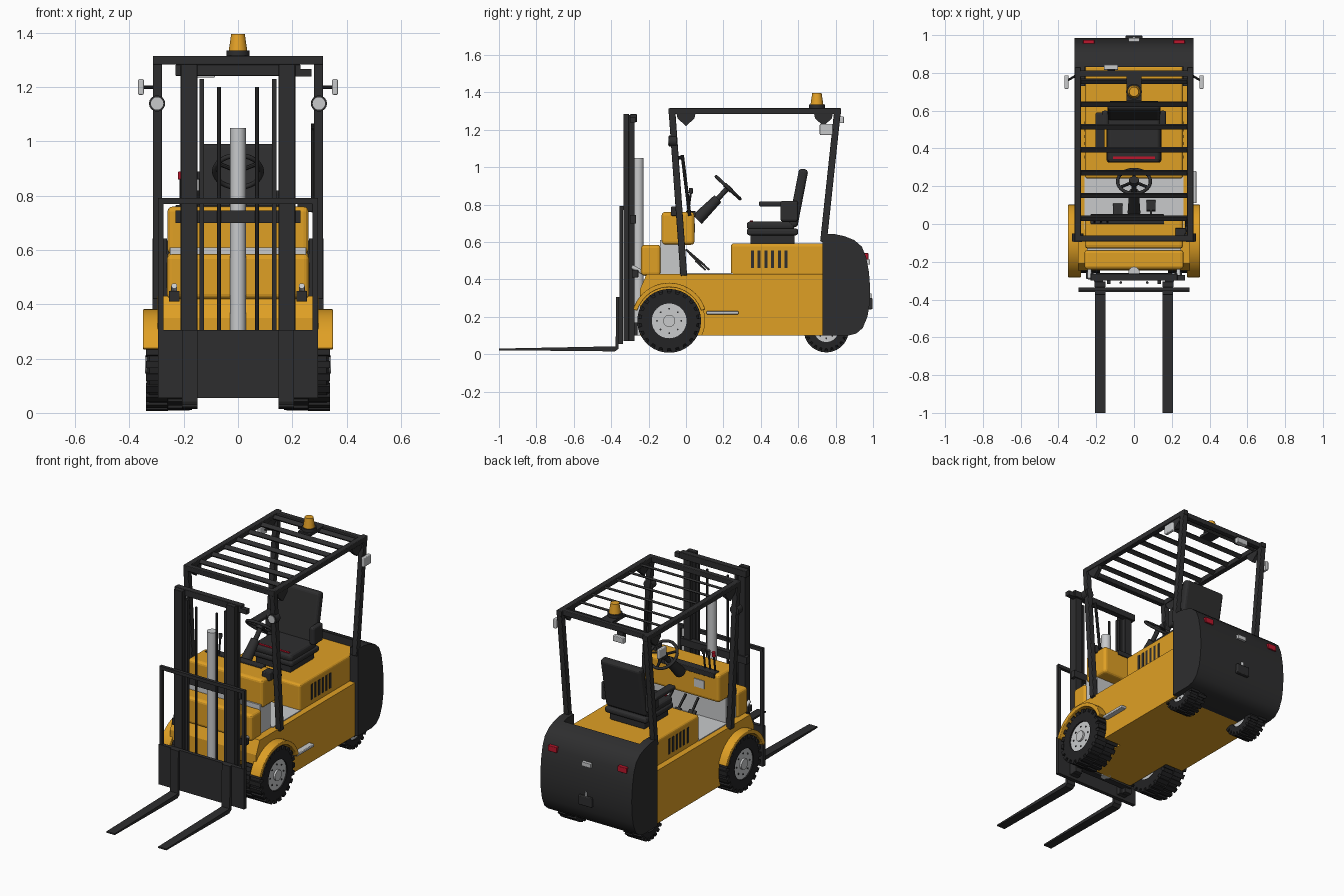
import bpy, bmesh, math
from mathutils import Vector, Matrix

if "Cube" in bpy.data.objects:
    bpy.data.objects.remove(bpy.data.objects["Cube"])


def material(name, rgb):
    m = bpy.data.materials.new(name)
    m.diffuse_color = (*rgb, 1)
    m.use_nodes = True
    m.node_tree.nodes["Principled BSDF"].inputs["Base Color"].default_value = m.diffuse_color
    return m


YELLOW = material("body yellow", (0.74, 0.35, 0.018))
BLACK = material("frame black", (0.027, 0.027, 0.028))
RUBBER = material("tyre rubber", (0.017, 0.017, 0.018))
GREY = material("light grey", (0.58, 0.59, 0.60))
RED = material("red", (0.50, 0.008, 0.025))
AMBER = material("beacon amber", (0.78, 0.36, 0.02))


def finish(name, mat, bm, bevel=0, mirror=False, smooth=False):
    bmesh.ops.recalc_face_normals(bm, faces=bm.faces)
    me = bpy.data.meshes.new(name)
    bm.to_mesh(me)
    bm.free()
    me.materials.append(mat)
    ob = bpy.data.objects.new(name, me)
    bpy.context.collection.objects.link(ob)
    if smooth:
        bpy.ops.object.select_all(action='DESELECT')
        ob.select_set(True)
        bpy.context.view_layer.objects.active = ob
        bpy.ops.object.shade_smooth_by_angle(angle=math.radians(35))
    if bevel:
        b = ob.modifiers.new("bevel", 'BEVEL')
        b.width, b.segments = bevel, 3
        b.limit_method, b.angle_limit = 'ANGLE', math.radians(40)
    if mirror:
        ob.modifiers.new("mirror", 'MIRROR')
    return ob


def add_box(bm, size, mat):
    bmesh.ops.create_cube(bm, size=1, matrix=mat @ Matrix.Diagonal((*size, 1)))


def box(name, mat, x, y, z, bevel=0, mirror=False):
    bm = bmesh.new()
    mid = [(a + b) / 2 for a, b in (x, y, z)]
    add_box(bm, [b - a for a, b in (x, y, z)], Matrix.Translation(mid))
    return finish(name, mat, bm, bevel, mirror)


def along(p, q):
    p, q = Vector(p), Vector(q)
    rot = (q - p).to_track_quat('Z', 'Y').to_matrix().to_4x4()
    return Matrix.Translation((p + q) / 2) @ rot, (q - p).length


def beam(name, mat, p, q, w, d, bevel=0, mirror=False):
    # w is the width across x, d the depth in the yz plane
    p, q = Vector(p), Vector(q)
    zax = (q - p).normalized()
    xax = Vector((1, 0, 0))
    yax = zax.cross(xax)
    rot = Matrix((xax, yax, zax)).transposed().to_4x4()
    bm = bmesh.new()
    add_box(bm, (w, d, (q - p).length), Matrix.Translation((p + q) / 2) @ rot)
    return finish(name, mat, bm, bevel, mirror)


def rod(name, mat, p, q, r, r2=None, seg=20, mirror=False):
    bm = bmesh.new()
    m, length = along(p, q)
    bmesh.ops.create_cone(bm, cap_ends=True, segments=seg, radius1=r,
                          radius2=r if r2 is None else r2, depth=length, matrix=m)
    return finish(name, mat, bm, 0, mirror, True)


def prism(name, mat, pts, x0, x1, bevel=0, mirror=False, smooth=False):
    # extrude a (y, z) outline across x
    bm = bmesh.new()
    f = bm.faces.new([bm.verts.new((x0, y, z)) for y, z in pts])
    ext = bmesh.ops.extrude_face_region(bm, geom=[f])
    bmesh.ops.translate(bm, vec=(x1 - x0, 0, 0),
                        verts=[v for v in ext['geom'] if isinstance(v, bmesh.types.BMVert)])
    return finish(name, mat, bm, bevel, mirror, smooth)


def arc(cy, cz, r, a0, a1, n):
    angs = [math.radians(a0 + (a1 - a0) * i / n) for i in range(n + 1)]
    return [(cy + r * math.cos(a), cz + r * math.sin(a)) for a in angs]


def lathe(name, mat, profile, cy, cz, seg=40, lugs=None):
    # spin an (x, radius) loop about the axle
    bm = bmesh.new()
    rings = []
    for i in range(seg):
        a = 2 * math.pi * i / seg
        rings.append([bm.verts.new((x, cy + r * math.cos(a), cz + r * math.sin(a))) for x, r in profile])
    n = len(profile)
    for i in range(seg):
        a, b = rings[i], rings[(i + 1) % seg]
        for j in range(n):
            bm.faces.new((a[j], a[(j + 1) % n], b[(j + 1) % n], b[j]))
    if lugs:
        count, r, x0, x1 = lugs
        half = (x1 - x0) / 2
        for i in range(count):
            for k in (0, 1):
                m = (Matrix.Translation((x0 + half * (k + 0.5), cy, cz))
                     @ Matrix.Rotation(2 * math.pi * (i + k / 2) / count, 4, 'X')
                     @ Matrix.Translation((0, 0, r - 0.012)))
                add_box(bm, (half * 1.02, 2 * math.pi * r / count * 0.55, 0.024), m)
    return finish(name, mat, bm, 0, True, True)


def wheel(label, cy, cz, r, rim, x0, x1):
    t = r - 0.009
    lathe(label + "_tyre", RUBBER, [(x0, rim), (x0, t - 0.012), (x0 + 0.012, t), (x1 - 0.012, t),
                                    (x1, t - 0.012), (x1, rim)], cy, cz, lugs=(22, r, x0, x1))
    rod(label + "_rim", GREY, (x0 + 0.01, cy, cz), (x1 - 0.008, cy, cz), rim + 0.002, seg=36, mirror=True)
    rod(label + "_hub", GREY, (x1 - 0.02, cy, cz), (x1 + 0.004, cy, cz), rim * 0.35, mirror=True)
    for y, z in arc(cy, cz, rim * 0.7, 0, 315, 7):
        rod(label + "_bolt", BLACK, (x1 - 0.01, y, z), (x1 - 0.004, y, z), 0.005, seg=8, mirror=True)


# chassis with wheel arches
WY, WZ = -0.09, 0.178
nose = [(0.73, 0.10), (0.73, 0.43), (-0.21, 0.43), (-0.245, 0.35)]
prism("chassis_core", YELLOW, nose + [(-0.245, 0.10)], -0.175, 0.175)
prism("chassis_side", YELLOW, nose + arc(WY, 0.18, 0.19, 144.7, -24.9, 20), 0.175, 0.297, mirror=True)
prism("fender", YELLOW, arc(WY, 0.18, 0.202, 17, 163, 20) + arc(WY, 0.18, 0.178, 163, 17, 20),
      0.28, 0.35, 0.004, True, True)
wheel("front_wheel", WY, WZ, 0.17, 0.093, 0.18, 0.338)
wheel("rear_wheel", 0.75, 0.13, 0.12, 0.065, 0.17, 0.285)
rod("rear_axle", BLACK, (-0.2, 0.75, 0.13), (0.2, 0.75, 0.13), 0.03)

# hood with vents
box("hood", YELLOW, (-0.26, 0.26), (0.24, 0.84), (0.42, 0.592), 0.015)
for i in range(6):
    y = 0.355 + 0.036 * i
    box("hood_vent", BLACK, (0.255, 0.263), (y - 0.008, y + 0.008), (0.46, 0.555), mirror=True)

# counterweight with a recess for the hood
back = [(0.85, 0.63), (0.90, 0.61), (0.94, 0.575), (0.963, 0.52), (0.978, 0.44), (0.985, 0.35),
        (0.982, 0.27), (0.97, 0.20), (0.945, 0.14), (0.91, 0.11), (0.87, 0.10), (0.73, 0.10)]
prism("counterweight", BLACK, [(0.73, 0.585), (0.83, 0.585), (0.83, 0.635)] + back, -0.262, 0.262, smooth=True)
prism("counterweight_cheek", BLACK, [(0.73, 0.643), (0.79, 0.643)] + back, 0.262, 0.315, mirror=True, smooth=True)
box("tail_light", RED, (0.21, 0.27), (0.95, 0.975), (0.505, 0.54), 0.003, True)
box("rear_plate", GREY, (-0.03, 0.03), (0.96, 0.985), (0.48, 0.505))
box("tow_hitch", BLACK, (-0.045, 0.045), (0.96, 0.997), (0.24, 0.30), 0.005)
rod("tow_pin", GREY, (0, 0.985, 0.29), (0, 0.985, 0.325), 0.007)

# cab floor, riser and dashboard
box("floor", GREY, (-0.262, 0.262), (-0.03, 0.25), (0.42, 0.435))
box("riser", GREY, (-0.25, 0.25), (-0.14, -0.035), (0.42, 0.61))
box("front_cowl", YELLOW, (-0.262, 0.262), (-0.24, -0.135), (0.42, 0.585), 0.018)
box("dashboard", YELLOW, (-0.26, 0.26), (-0.13, 0.045), (0.585, 0.76), 0.018)
box("dash_panel", GREY, (-0.16, -0.09), (0.04, 0.049), (0.65, 0.70))
box("dash_strip", BLACK, (-0.23, 0.16), (0.0, 0.052), (0.735, 0.766), 0.004)
box("dash_module", BLACK, (0.22, 0.275), (-0.08, -0.02), (0.74, 0.79), 0.005)
for x, w, y in ((-0.085, 0.05, 0.08), (0.0, 0.04, 0.10), (0.09, 0.05, 0.10)):
    beam("pedal", BLACK, (x, y - 0.03, 0.50), (x, y + 0.025, 0.45), w, 0.01)
    beam("pedal_arm", BLACK, (x, 0.0, 0.56), (x, y, 0.475), 0.012, 0.01)
for x in (-0.21, -0.175, -0.14):
    rod("control_lever", BLACK, (x, 0.01, 0.75), (x, 0.025, 0.86), 0.006, seg=10)
    rod("lever_knob", RED if x < -0.2 else BLACK, (x, 0.025, 0.86), (x, 0.028, 0.888), 0.011, seg=12)
box("side_step", GREY, (0.29, 0.33), (0.11, 0.28), (0.213, 0.23), 0.004)

# steering
axis = Vector((0, 0.68, 0.73)).normalized()
hub = Vector((0, 0.225, 0.89))
rod("steering_column", BLACK, (0, 0.06, 0.72), hub - axis * 0.08, 0.034, 0.026)
rod("steering_shaft", BLACK, hub - axis * 0.09, hub + axis * 0.01, 0.014)
rod("steering_hub", BLACK, hub - axis * 0.012, hub + axis * 0.012, 0.026)
bpy.ops.mesh.primitive_torus_add(major_radius=0.087, minor_radius=0.009, major_segments=32,
                                 minor_segments=8, location=hub,
                                 rotation=axis.to_track_quat('Z', 'Y').to_euler())
rim = bpy.context.object
rim.name = "steering_rim"
rim.data.materials.append(BLACK)
bpy.ops.object.shade_smooth_by_angle(angle=math.radians(60))
for a in (90, 210, 330):
    u, v = Vector((1, 0, 0)), axis.cross(Vector((1, 0, 0)))
    d = u * math.cos(math.radians(a)) + v * math.sin(math.radians(a))
    rod("steering_spoke", BLACK, hub, hub + d * 0.085, 0.008, seg=8)

# seat
box("seat_base", BLACK, (-0.12, 0.12), (0.345, 0.58), (0.59, 0.642), 0.006)
box("seat_cushion_low", BLACK, (-0.145, 0.145), (0.325, 0.60), (0.635, 0.672), 0.014)
box("seat_cushion", BLACK, (-0.14, 0.14), (0.325, 0.58), (0.665, 0.71), 0.018)
beam("seat_back", BLACK, (0, 0.57, 0.68), (0, 0.63, 0.99), 0.28, 0.05, 0.018)
box("hip_guard", BLACK, (0.135, 0.17), (0.505, 0.60), (0.71, 0.82), 0.012, True)
box("armrest", BLACK, (-0.205, -0.155), (0.39, 0.59), (0.79, 0.817), 0.01)
box("seat_belt", RED, (-0.11, 0.11), (0.343, 0.357), (0.70, 0.714))

# overhead guard
beam("front_post", BLACK, (0.297, -0.012, 0.42), (0.297, -0.075, 1.30), 0.034, 0.036, 0.004, True)
beam("rear_post", BLACK, (0.297, 0.735, 0.60), (0.297, 0.81, 1.30), 0.034, 0.036, 0.004, True)
box("roof_rail", BLACK, (0.28, 0.314), (-0.093, 0.83), (1.283, 1.315), 0.004, True)
box("roof_front_bar", BLACK, (-0.31, 0.31), (-0.093, -0.06), (1.283, 1.315), 0.004)
box("roof_rear_bar", BLACK, (-0.31, 0.31), (0.78, 0.812), (1.283, 1.315), 0.004)
for i in range(7):
    y = 0.03 + 0.121 * i
    beam("roof_slat", BLACK, (0, y - 0.011, 1.291), (0, y + 0.011, 1.306), 0.57, 0.012)
for y in (0.0, 0.735):
    prism("corner_gusset", BLACK, [(y - 0.05, 1.285), (y + 0.05, 1.285), (y + 0.045, 1.26), (y, 1.22),
                                   (y - 0.045, 1.26)], 0.285, 0.309, mirror=True)
rod("grab_bar", BLACK, (0.278, -0.02, 1.065), (0.278, 0.02, 0.74), 0.009, seg=10)
rod("grab_bar_mount", BLACK, (0.278, -0.018, 1.05), (0.29, -0.06, 1.05), 0.009, seg=10)

# beacon, lamps and mirrors
box("beacon_plate", BLACK, (-0.04, 0.04), (0.65, 0.79), (1.30, 1.317))
rod("beacon_base", BLACK, (0, 0.70, 1.315), (0, 0.70, 1.336), 0.042, seg=24)
rod("beacon_lens", AMBER, (0, 0.70, 1.336), (0, 0.70, 1.396), 0.034, 0.025, 24, False)
rod("headlamp_shell", BLACK, (0.298, -0.05, 1.14), (0.298, -0.092, 1.14), 0.03, seg=16, mirror=True)
rod("headlamp_lens", GREY, (0.298, -0.09, 1.14), (0.298, -0.096, 1.14), 0.023, seg=16, mirror=True)
box("rear_lamp", GREY, (-0.16, -0.085), (0.815, 0.845), (1.235, 1.27), 0.004)
box("rear_lamp_bracket", BLACK, (-0.14, -0.10), (0.79, 0.82), (1.25, 1.29))
box("mirror", GREY, (0.347, 0.368), (0.715, 0.787), (1.172, 1.23), 0.005, True)
rod("mirror_arm", BLACK, (0.30, 0.79, 1.20), (0.352, 0.76, 1.20), 0.006, seg=8, mirror=True)

# mast
box("mast_rail", BLACK, (0.15, 0.21), (-0.335, -0.305), (0.07, 1.285), 0.003, True)
box("mast_outer_rail", BLACK, (0.163, 0.212), (-0.305, -0.275), (0.07, 1.28), 0.003, True)
box("mast_top_beam", BLACK, (-0.23, 0.23), (-0.30, -0.262), (1.242, 1.283), 0.003)
box("mast_lug", BLACK, (0.205, 0.27), (-0.30, -0.27), (1.24, 1.268))
box("mast_mid_beam", BLACK, (-0.23, 0.23), (-0.30, -0.268), (0.70, 0.745))
box("mast_low_beam", BLACK, (-0.2, 0.2), (-0.30, -0.26), (0.10, 0.17))
box("chain", BLACK, (0.125, 0.142), (-0.318, -0.30), (0.20, 1.23), 0, True)
rod("hose", BLACK, (0.07, -0.31, 0.20), (0.07, -0.31, 1.20), 0.007, seg=8, mirror=True)
rod("lift_cylinder", GREY, (0, -0.255, 0.10), (0, -0.255, 1.05), 0.029, seg=24)
rod("tilt_rod", GREY, (0.235, -0.29, 0.468), (0.235, -0.21, 0.425), 0.011, seg=12, mirror=True)
box("tilt_bracket", BLACK, (0.215, 0.255), (-0.29, -0.255), (0.41, 0.45), 0.004, True)

# carriage, load backrest and forks
box("carriage_plate", BLACK, (-0.295, 0.295), (-0.36, -0.337), (0.055, 0.305))
box("backrest_post", BLACK, (0.274, 0.294), (-0.355, -0.338), (0.30, 0.79), 0, True)
box("backrest_bar", BLACK, (-0.294, 0.294), (-0.355, -0.335), (0.77, 0.791))
prism("fork", BLACK, [(-0.36, 0.305), (-0.374, 0.305), (-0.376, 0.042), (-1.0, 0.03), (-1.0, 0.021),
                      (-0.38, 0.015), (-0.36, 0.03)], 0.15, 0.206, mirror=True)
